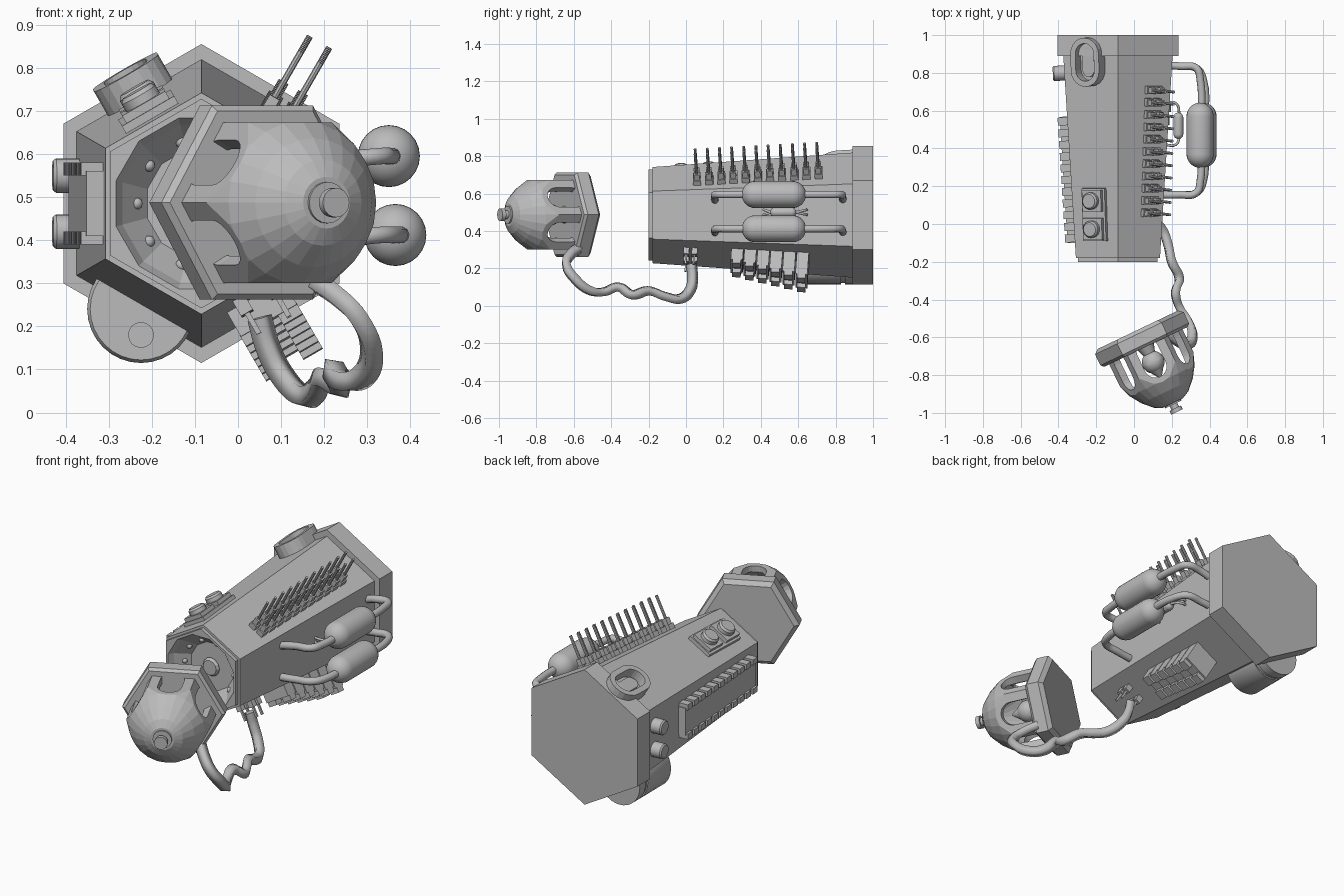
import bpy, bmesh
from math import sin, cos, pi, radians
from mathutils import Matrix, Vector

if "Cube" in bpy.data.objects:
    bpy.data.objects.remove(bpy.data.objects["Cube"])

grey = bpy.data.materials.new("plain_grey")
grey.use_nodes = True
grey.diffuse_color = (0.5, 0.5, 0.5, 1)
grey.node_tree.nodes["Principled BSDF"].inputs["Base Color"].default_value = (0.5, 0.5, 0.5, 1)


def frame(x, y, z, origin):
    m = Matrix((x, y, z)).transposed().to_4x4()
    m.translation = origin
    return m


def finish(name, bm, m, smooth=False):
    bmesh.ops.recalc_face_normals(bm, faces=bm.faces)
    me = bpy.data.meshes.new(name)
    bm.to_mesh(me)
    bm.free()
    me.transform(m)
    me.materials.append(grey)
    ob = bpy.data.objects.new(name, me)
    bpy.context.collection.objects.link(ob)
    if smooth:
        bpy.ops.object.select_all(action='DESELECT')
        ob.select_set(True)
        bpy.context.view_layer.objects.active = ob
        bpy.ops.object.shade_smooth_by_angle(angle=radians(35))
    return ob


def loft(name, rings, m, smooth=False):
    bm = bmesh.new()
    vs = [[bm.verts.new(p) for p in r] for r in rings]
    n = len(vs[0])
    for a, b in zip(vs, vs[1:]):
        for i in range(n):
            bm.faces.new((a[i], a[(i + 1) % n], b[(i + 1) % n], b[i]))
    bm.faces.new(vs[0])
    bm.faces.new(vs[-1])
    return finish(name, bm, m, smooth)


def lathe(name, profile, n, m, phase=0.0, smooth=False):
    rings = [[(r * cos(phase + 2 * pi * i / n), r * sin(phase + 2 * pi * i / n), h)
              for i in range(n)] for r, h in profile]
    return loft(name, rings, m, smooth)


def box(name, size, m, at=(0, 0, 0)):
    bm = bmesh.new()
    bmesh.ops.create_cube(bm, size=1)
    return finish(name, bm, m @ Matrix.Translation(at) @ Matrix.Diagonal((*size, 1)))


def stadium(name, r, y0, y1, z0, z1, m):
    half = [i * pi / 10 for i in range(11)]
    out = [(r * cos(a), y1 - r + r * sin(a)) for a in half]
    out += [(-r * cos(a), y0 + r - r * sin(a)) for a in half]
    return loft(name, [[(x, y, z) for x, y in out] for z in (z0, z1)], m)


def capsule(name, r, half, m, n=24):
    arc = [(i + 0.15) * pi / 2 / 8 for i in range(8)] + [pi / 2]
    prof = [(r * sin(a), -half + r - r * cos(a)) for a in arc]
    prof += [(q, -h) for q, h in reversed(prof)]
    return lathe(name, prof, n, m, smooth=True)


def combine(ob, tool, op):
    mod = ob.modifiers.new("cut", 'BOOLEAN')
    mod.operation, mod.object, mod.solver = op, tool, 'EXACT'
    bpy.context.view_layer.objects.active = ob
    bpy.ops.object.modifier_apply(modifier=mod.name)
    bpy.data.objects.remove(tool)


def tube(name, pts, r, res=3, kind='BEZIER'):
    cu = bpy.data.curves.new(name, 'CURVE')
    cu.dimensions, cu.bevel_depth, cu.bevel_resolution = '3D', r, res
    cu.resolution_u, cu.use_fill_caps = 6, True
    sp = cu.splines.new('BEZIER')
    sp.bezier_points.add(len(pts) - 1)
    for b, p in zip(sp.bezier_points, pts):
        b.co = p
        b.handle_left_type = b.handle_right_type = 'AUTO'
    cu.materials.append(grey)
    ob = bpy.data.objects.new(name, cu)
    bpy.context.collection.objects.link(ob)


# Body: tapered hexagonal housing lying along y
CX, CZ, SLOPE = -0.085, 0.485, 0.062
AX, AY, AZ = Vector((1, 0, 0)), Vector((0, 1, 0)), Vector((0, 0, 1))


def along_y(x, y, z):
    return frame(AX, -AZ, AY, (x, y, z))


def side(deg, y):
    """Frame on a housing side: x across, y to the rear, z outward."""
    a = radians(deg)
    out = Vector((cos(a), 0, sin(a)))
    v = (AY + out * SLOPE).normalized()
    u = AY.cross(out)
    apothem = 0.222 + SLOPE * (y + 0.18)
    return frame(u, v, u.cross(v), Vector((CX, y, CZ)) + out * apothem)


core = along_y(CX, 0, CZ)
body = lathe("housing", [(0.243, -0.2), (0.243, -0.18), (0.257, -0.18), (0.334, 0.89)], 6, core, pi / 6)
combine(body, lathe("bowl", [(0.21, -0.21), (0.19, -0.17), (0.13, -0.1)], 12, core, pi / 12), 'DIFFERENCE')
lathe("rear_flange", [(0.37, 0.89), (0.37, 1.0)], 6, core, pi / 6)
for i in range(10):
    a = 2 * pi * i / 10
    capsule("socket_stud", 0.014, 0.014, core @ Matrix.Translation((0.15 * cos(a), 0.15 * sin(a), -0.125)), 10)
lathe("socket_hub", [(0.05, -0.11), (0.04, -0.125)], 12, core)

# Upper left side: arched hatch and two knobs on a plate
s = side(120, 0.8)
hatch = stadium("arched_hatch", 0.086, -0.07, 0.19, -0.05, 0.066, s)
combine(hatch, stadium("hatch_recess", 0.056, -0.04, 0.16, 0.01, 0.1, s), 'DIFFERENCE')
stadium("hatch_insert", 0.035, -0.02, 0.14, 0.0, 0.03, s)
s = side(120, 0.05)
box("knob_plate", (0.14, 0.28, 0.04), s)
for y in (-0.075, 0.075):
    box("knob_base", (0.115, 0.115, 0.03), s, (0, y, 0.025))
    lathe("round_knob", [(0.045, 0.03), (0.045, 0.06), (0.037, 0.07)], 20, s @ Matrix.Translation((0, y, 0)), smooth=True)

# Left side: toothed strip and two buttons
s = side(180, 0.235)
box("strip_plate", (0.15, 0.67, 0.08), s)
for i in range(11):
    for sx in (-1, 1):
        box("strip_tooth", (0.03, 0.042, 0.052), s, (sx * 0.08, -0.31 + i * 0.062, 0.026))
for x in (-0.065, 0.065):
    lathe("side_button", [(0.04, -0.02), (0.04, 0.055), (0.034, 0.062)], 20,
          side(180, 0.8) @ Matrix.Translation((x, 0, 0)), smooth=True)

# Lower left side: motor drum
lathe("motor_drum", [(0.118, 0.62), (0.125, 0.63), (0.125, 0.83), (0.118, 0.83), (0.118, 0.85),
                     (0.125, 0.85), (0.125, 0.9)], 32, along_y(-0.225, 0, 0.24), smooth=True)
lathe("drum_hub", [(0.03, 0.6), (0.03, 0.63)], 16, along_y(-0.225, 0, 0.18))

# Lower right side: stepped cooling block with two rows of teeth
for i in range(6):
    s = side(300, 0.275 + i * 0.07)
    h = 0.075 + i * 0.014
    box("cooler_fin", (0.15, 0.064, h), s, (0, 0, h / 2 - 0.01))
    for x in (-0.05, 0.05):
        box("cooler_tooth", (0.052, 0.045, 0.03), s, (x, 0, h))

# Upper right side: two rows of pins in sockets
for i in range(11):
    s = side(60, 0.06 + i * 0.065)
    for x in (0.024, 0.076):
        box("pin_socket", (0.038, 0.042, 0.03), s, (x, 0, 0.013))
        box("pin_collar", (0.026, 0.03, 0.045), s, (x, 0, 0.04))
        lathe("pin", [(0.0075, 0.02), (0.0075, 0.185)], 8, s @ Matrix.Translation((x, 0, 0)))

# Right side: two tanks with bent pipes, and a small tank
for x, z, foot in ((0.35, 0.595, 0.56), (0.365, 0.412, 0.39)):
    capsule("tank", 0.072, 0.172, along_y(x, 0.47, z))
    tube("tank_pipe", [(0.13, 0.155, foot), (0.24, 0.155, z - 0.01), (0.33, 0.165, z), (x, 0.22, z), (x, 0.47, z),
                       (x, 0.77, z), (0.33, 0.825, z), (0.25, 0.835, z - 0.01), (0.17, 0.84, foot)], 0.02)
capsule("small_tank", 0.026, 0.07, along_y(0.235, 0.52, 0.5), 16)
for dz in (-0.012, 0.012):
    tube("small_pipe", [(0.16, 0.42, 0.5 + dz), (0.22, 0.42, 0.5 + dz), (0.24, 0.46, 0.5), (0.24, 0.58, 0.5),
                        (0.22, 0.64, 0.5 + dz), (0.17, 0.64, 0.5 + dz)], 0.007, 2)

# Detached head: hexagonal plate, windowed cage and dome
AXIS = Vector((0.43, -0.9, 0)).normalized()
H = frame(AZ.cross(AXIS), AZ, AXIS, (0.02, -0.56, 0.487))
lathe("head_plate", [(0.235, 0), (0.26, 0.02), (0.26, 0.085), (0.245, 0.1)], 6, H)
cage = lathe("head_cage", [(0.215, 0.09), (0.215, 0.45)], 6, H)
combine(cage, lathe("dome_form", [(0.3, 0.05), (0.235, 0.18), (0.19, 0.3), (0.15, 0.36), (0.1, 0.41), (0.06, 0.43)],
                    24, H), 'INTERSECT')
combine(cage, lathe("cavity", [(0.158, 0.08), (0.158, 0.27), (0.07, 0.36)], 24, H), 'DIFFERENCE')
for i in range(6):
    a = radians(30 + 60 * i)
    out = Vector((cos(a), sin(a), 0))
    combine(cage, stadium("window", 0.06, 0.06, 0.275, 0.1, 0.3, H @ frame(AZ.cross(out), AZ, out, (0, 0, 0))),
            'DIFFERENCE')
lathe("dome_collar", [(0.048, 0.42), (0.048, 0.438), (0.022, 0.438), (0.022, 0.46), (0.034, 0.46), (0.034, 0.482)],
      20, H, smooth=True)
capsule("head_bulb", 0.06, 0.06, H @ Matrix.Translation((0, 0, 0.19)))
lathe("bulb_cone", [(0.055, 0.21), (0.004, 0.285)], 20, H, smooth=True)
lathe("bulb_stand", [(0.05, 0.09), (0.03, 0.15)], 16, H, smooth=True)

# Square cable joining head and housing, with plugs and loose leads
tube("square_cable", [(0.05, 0.03, 0.22), (0.07, 0.035, 0.15), (0.1, 0.025, 0.09), (0.15, -0.03, 0.038),
                      (0.18, -0.11, 0.05), (0.2, -0.2, 0.08), (0.24, -0.29, 0.06), (0.22, -0.36, 0.1),
                      (0.24, -0.44, 0.075), (0.285, -0.51, 0.08), (0.31, -0.59, 0.14), (0.28, -0.64, 0.22),
                      (0.23, -0.62, 0.27), (0.17, -0.57, 0.31)], 0.03, 0)
s = side(300, 0.025)
for x in (-0.045, 0.035):
    for y in (-0.022, 0.022):
        box("cable_plug", (0.032, 0.03, 0.05), s, (x, y, 0.015))
        box("plug_lead", (0.012, 0.01, 0.07), s, (x, y, 0.06))
